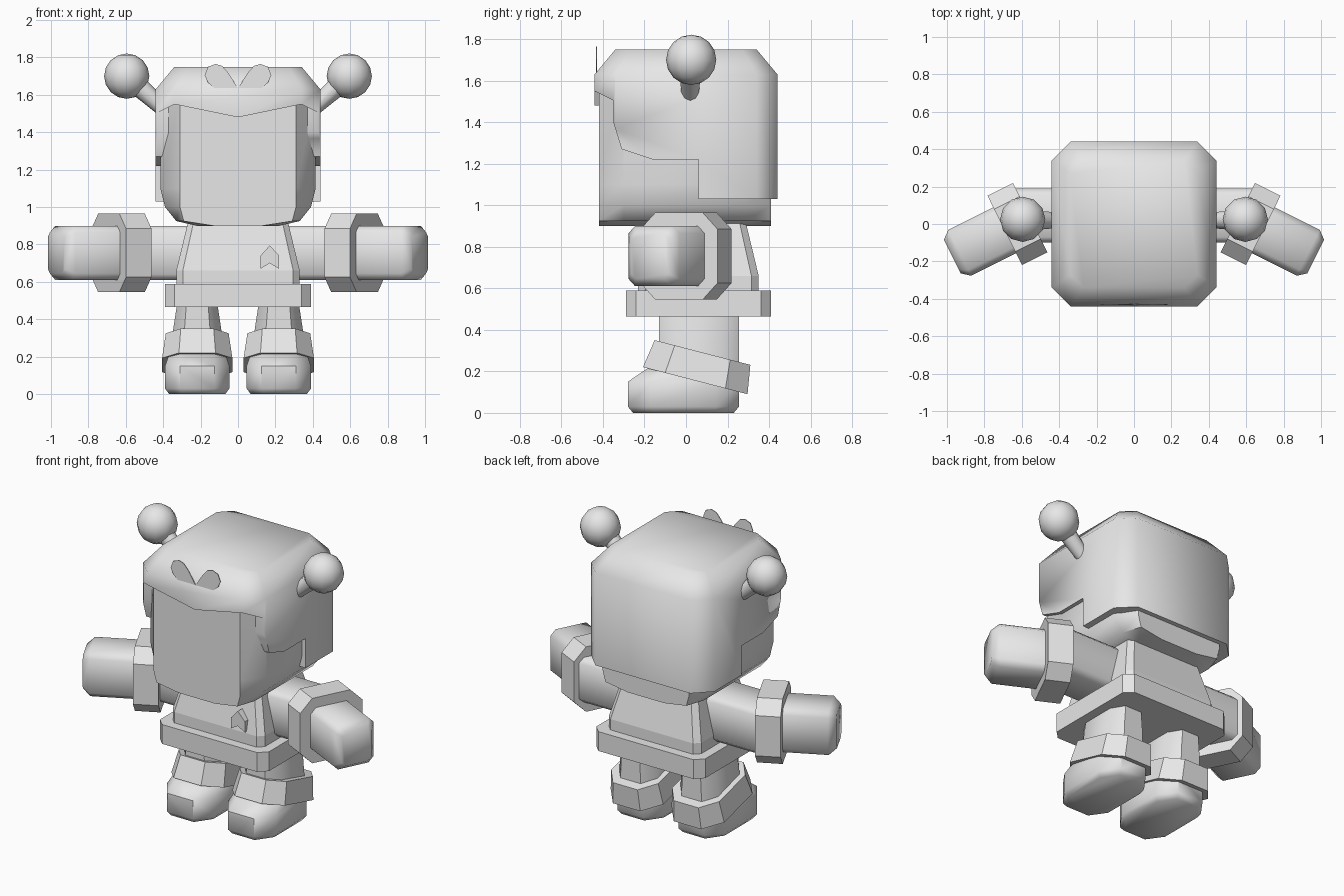
import bpy, bmesh, math
from mathutils import Matrix, Vector

if "Cube" in bpy.data.objects:
    bpy.data.objects.remove(bpy.data.objects["Cube"])

grey = bpy.data.materials.new("plain grey")
grey.diffuse_color = (0.8, 0.8, 0.8, 1)
grey.use_nodes = True
grey.node_tree.nodes["Principled BSDF"].inputs["Base Color"].default_value = grey.diffuse_color


def finish(name, bm, smooth=None, side=1):
    """Mirror to the wanted side, fix normals, make the object."""
    for v in bm.verts:
        v.co.x *= side
    bmesh.ops.recalc_face_normals(bm, faces=bm.faces)
    me = bpy.data.meshes.new(name)
    bm.to_mesh(me)
    bm.free()
    me.materials.append(grey)
    ob = bpy.data.objects.new(name, me)
    bpy.context.collection.objects.link(ob)
    if smooth:
        shade(ob, smooth)
    return ob


def shade(ob, angle):
    bpy.ops.object.select_all(action='DESELECT')
    ob.select_set(True)
    bpy.context.view_layer.objects.active = ob
    bpy.ops.object.shade_smooth_by_angle(angle=math.radians(angle))


def loft(name, rings, matrix=Matrix(), smooth=None, side=1):
    """Stack of chamfered rectangles: (z, half width, y front, y back, chamfer x, chamfer y)."""
    bm = bmesh.new()
    loops = []
    for z, h, a, b, cx, cy in rings:
        pts = [(h - cx, a), (h, a + cy), (h, b - cy), (h - cx, b),
               (cx - h, b), (-h, b - cy), (-h, a + cy), (cx - h, a)]
        loops.append([bm.verts.new(matrix @ Vector((x, y, z))) for x, y in pts])
    for lo, hi in zip(loops, loops[1:]):
        for i in range(8):
            j = (i + 1) % 8
            bm.faces.new((lo[i], lo[j], hi[j], hi[i]))
    bm.faces.new(loops[0])
    bm.faces.new(loops[-1])
    return finish(name, bm, smooth, side)


def prism(name, pts, axis, start, end, side=1):
    """Extrude a (y, z) outline along x, or an (x, z) outline along y."""
    bm = bmesh.new()
    put = (lambda p, d: (d, *p)) if axis == 'x' else (lambda p, d: (p[0], d, p[1]))
    lo = [bm.verts.new(put(p, start)) for p in pts]
    hi = [bm.verts.new(put(p, end)) for p in pts]
    for i in range(len(pts)):
        j = (i + 1) % len(pts)
        bm.faces.new((lo[i], lo[j], hi[j], hi[i]))
    bm.faces.new(lo)
    bm.faces.new(hi)
    return finish(name, bm, None, side)


def cut(ob, cutter):
    mod = ob.modifiers.new("cut", 'BOOLEAN')
    mod.operation = 'DIFFERENCE'
    mod.solver = 'EXACT'
    mod.object = cutter
    bpy.context.view_layer.objects.active = ob
    bpy.ops.object.modifier_apply(modifier=mod.name)
    bpy.data.objects.remove(cutter)


# Head with flat face
loft("head", [(0.90, 0.22, -0.42, 0.41, 0.09, 0.12),
              (0.925, 0.33, -0.42, 0.41, 0.04, 0.12),
              (1.00, 0.39, -0.42, 0.41, 0.08, 0.12),
              (1.10, 0.415, -0.42, 0.41, 0.105, 0.12),
              (1.60, 0.415, -0.42, 0.41, 0.105, 0.12)], smooth=40)

# Helmet, trimmed by a side outline and a front brim outline
helmet = loft("helmet", [(0.90, 0.44, -0.44, 0.44, 0.10, 0.10),
                         (1.63, 0.44, -0.44, 0.44, 0.10, 0.10),
                         (1.75, 0.34, -0.34, 0.34, 0.07, 0.07)])
cut(helmet, prism("side_cutter", [(-0.6, 0.7), (-0.6, 1.40), (-0.35, 1.40), (-0.31, 1.27),
                                  (-0.16, 1.22), (0.06, 1.22), (0.06, 1.03),
                                  (0.6, 1.03), (0.6, 0.7)], 'x', -0.7, 0.7))
cut(helmet, prism("brim_cutter", [(-0.6, 0.75), (0.6, 0.75), (0.6, 1.42), (0.34, 1.55),
                                  (0, 1.48), (-0.34, 1.55), (-0.6, 1.42)], 'y', -0.6, -0.35))
shade(helmet, 50)

# Torso and belt
loft("torso", [(0.55, 0.33, -0.23, 0.35, 0.035, 0.035),
               (0.66, 0.33, -0.23, 0.35, 0.035, 0.035),
               (0.93, 0.265, -0.17, 0.285, 0.03, 0.03)])
loft("belt", [(0.465, 0.39, -0.29, 0.41, 0.05, 0.05),
              (0.59, 0.39, -0.29, 0.41, 0.05, 0.05)])

# Chest badge
prism("chest_badge", [(0.17, 0.795), (0.22, 0.74), (0.22, 0.67), (0.17, 0.70),
                      (0.12, 0.67), (0.12, 0.74)], 'y', -0.245, -0.15)

# Axes of the bent forearm: width, height, length
bend = math.radians(26.5)
fore = Matrix(((math.sin(bend), 0, math.cos(bend), 0.623),
               (math.cos(bend), 0, -math.sin(bend), 0),
               (0, 1, 0, 0.755),
               (0, 0, 0, 1)))
upper = Matrix(((0, 0, 1, 0), (1, 0, 0, 0.045), (0, 1, 0, 0.755), (0, 0, 0, 1)))
tilt = Matrix.Translation((0.218, 0.062, 0.223)) @ Matrix.Rotation(math.radians(-14.5), 4, 'X')
leg_place = Matrix.Translation((0.218, 0, 0))

for side, tag in ((1, "left"), (-1, "right")):
    # Helmet crest petal
    prism("crest_petal_" + tag, [(0, 1.58), (0, 1.635), (0.05, 1.715), (0.085, 1.755), (0.12, 1.765),
                                 (0.16, 1.75), (0.178, 1.705), (0.16, 1.665), (0.12, 1.63),
                                 (0.12, 1.58)], 'y', -0.434, -0.429, side)

    # Antenna rod and ball
    a, b = Vector((0.41, 0.02, 1.535)), Vector((0.58, 0.02, 1.69))
    bm = bmesh.new()
    place = Matrix.Translation((a + b) / 2) @ (b - a).to_track_quat('Z', 'Y').to_matrix().to_4x4()
    bmesh.ops.create_cone(bm, cap_ends=True, segments=10, radius1=0.043, radius2=0.058,
                          depth=(b - a).length, matrix=place)
    finish("antenna_rod_" + tag, bm, 45, side)
    bm = bmesh.new()
    bmesh.ops.create_uvsphere(bm, u_segments=12, v_segments=8, radius=0.121,
                              matrix=Matrix.Translation((0.595, 0.025, 1.70)))
    finish("antenna_ball_" + tag, bm, 45, side)

    # Arm, cuff and hand
    loft("arm_" + tag, [(0.25, 0.145, -0.145, 0.145, 0.03, 0.03),
                        (0.64, 0.145, -0.145, 0.145, 0.03, 0.03)], upper, 50, side)
    loft("wrist_cuff_" + tag, [(-0.076, 0.207, -0.21, 0.21, 0.08, 0.08),
                               (0.076, 0.207, -0.21, 0.21, 0.08, 0.08)], fore, None, side)
    loft("hand_" + tag, [(0, 0.137, -0.145, 0.145, 0.035, 0.035),
                         (0.345, 0.137, -0.145, 0.145, 0.035, 0.035),
                         (0.39, 0.10, -0.11, 0.11, 0.025, 0.025)], fore, 55, side)

    # Leg, ankle cuff and foot
    loft("leg_" + tag, [(0.15, 0.145, -0.13, 0.255, 0.07, 0.08),
                        (0.35, 0.128, -0.13, 0.255, 0.06, 0.08),
                        (0.48, 0.108, -0.13, 0.255, 0.05, 0.08)], leg_place, 50, side)
    loft("ankle_cuff_" + tag, [(-0.07, 0.188, -0.26, 0.26, 0.09, 0.11),
                               (0.07, 0.168, -0.238, 0.238, 0.08, 0.10)], tilt, None, side)
    loft("foot_" + tag, [(0, 0.150, -0.255, 0.23, 0.07, 0.10),
                         (0.03, 0.172, -0.28, 0.255, 0.08, 0.11),
                         (0.15, 0.172, -0.28, 0.255, 0.08, 0.11),
                         (0.215, 0.15, -0.185, 0.25, 0.06, 0.08)], leg_place, 50, side)
